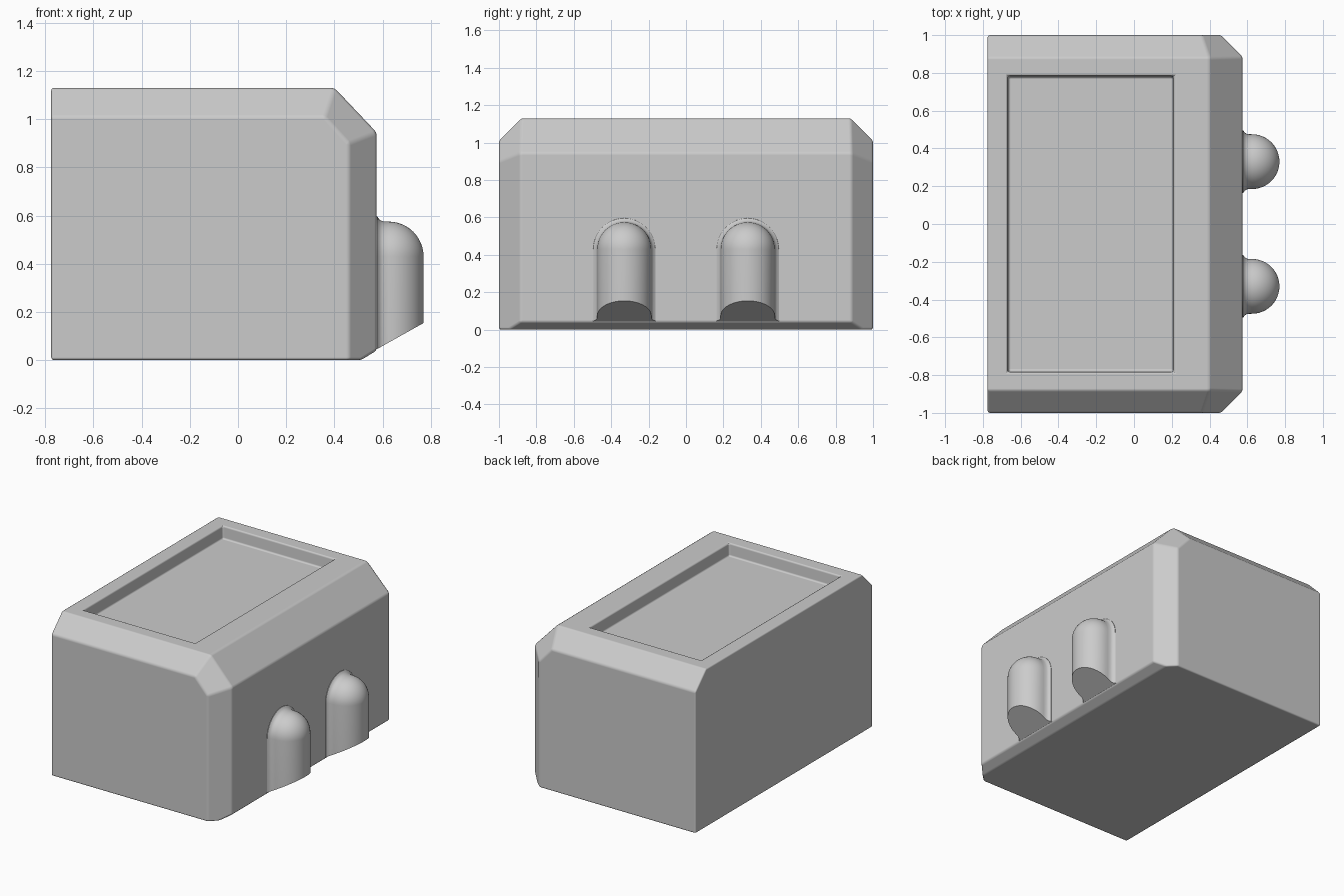
import bpy, bmesh, math
from math import sin, cos, pi

if "Cube" in bpy.data.objects:
    bpy.data.objects.remove(bpy.data.objects["Cube"])


def make_object(name, bm):
    bmesh.ops.recalc_face_normals(bm, faces=bm.faces[:])
    mesh = bpy.data.meshes.new(name)
    bm.to_mesh(mesh)
    bm.free()
    ob = bpy.data.objects.new(name, mesh)
    bpy.context.collection.objects.link(ob)
    return ob


# Chamfered body: corner points of one half, mirrored in y and hulled
half = [(-.775, 1, 0), (.46, 1, 0), (.51, .95, 0), (.575, .885, .04),
        (-.775, 1, 1.01), (-.775, .88, 1.13), (.40, .88, 1.13),
        (.36, 1, 1.01), (.46, 1, .90), (.575, .885, .945)]
bm = bmesh.new()
for x, y, z in half:
    for side in (1, -1):
        bm.verts.new((x, y * side, z))
bmesh.ops.convex_hull(bm, input=bm.verts[:])
bmesh.ops.dissolve_limit(bm, angle_limit=math.radians(6),
                         verts=bm.verts[:], edges=bm.edges[:])
bmesh.ops.recalc_face_normals(bm, faces=bm.faces[:])

# Rectangular recess in the top face: rim first, then floor
top = max(bm.faces, key=lambda f: f.calc_center_median().z)
for inset, z in ((0, 1.13), (.006, 1.04)):
    bmesh.ops.inset_individual(bm, faces=[top], thickness=.05)
    mid = top.calc_center_median()
    for v in top.verts:
        v.co = (.21 - inset if v.co.x > mid.x else -.67 + inset,
                math.copysign(.785 - inset, v.co.y), z)

body = make_object("body", bm)
for p in body.data.polygons:
    p.use_smooth = True
bevel = body.modifiers.new("soft_edges", "BEVEL")
bevel.width = .012
bevel.segments = 2
bevel.limit_method = 'ANGLE'
bevel.angle_limit = math.radians(25)
bevel.harden_normals = True


# Domed lug: arch-shaped sections lofted outward along x, slanted underside
def lug(name, yc):
    r0, x0, zc, n = .145, .625, .43, 24
    sections = [(.55, .168), (.578, .166), (.586, .154), (.60, .146), (x0, r0)]
    sections += [(x0 + r0 * sin(t), r0 * cos(t))
                 for t in (i * pi / 24 for i in range(1, 13))]
    bm = bmesh.new()
    rings = []
    for x, r in sections:
        zb = .045 + .56 * (x - .575)
        pts = [(-r, zb)]
        pts += [(-r * cos(pi * i / n), zc + r * sin(pi * i / n)) for i in range(n + 1)]
        pts += [(r, zb)]
        rings.append([bm.verts.new((x, yc + y, z)) for y, z in pts])
    for a, b in zip(rings, rings[1:]):
        for i in range(len(a)):
            j = (i + 1) % len(a)
            bm.faces.new((a[i], a[j], b[j], b[i]))
    bm.faces.new(rings[0])
    bmesh.ops.remove_doubles(bm, verts=bm.verts[:], dist=.0005)
    ob = make_object(name, bm)
    bpy.ops.object.select_all(action='DESELECT')
    ob.select_set(True)
    bpy.context.view_layer.objects.active = ob
    bpy.ops.object.shade_smooth_by_angle(angle=math.radians(40))


lug("front_lug", -.33)
lug("back_lug", .33)
